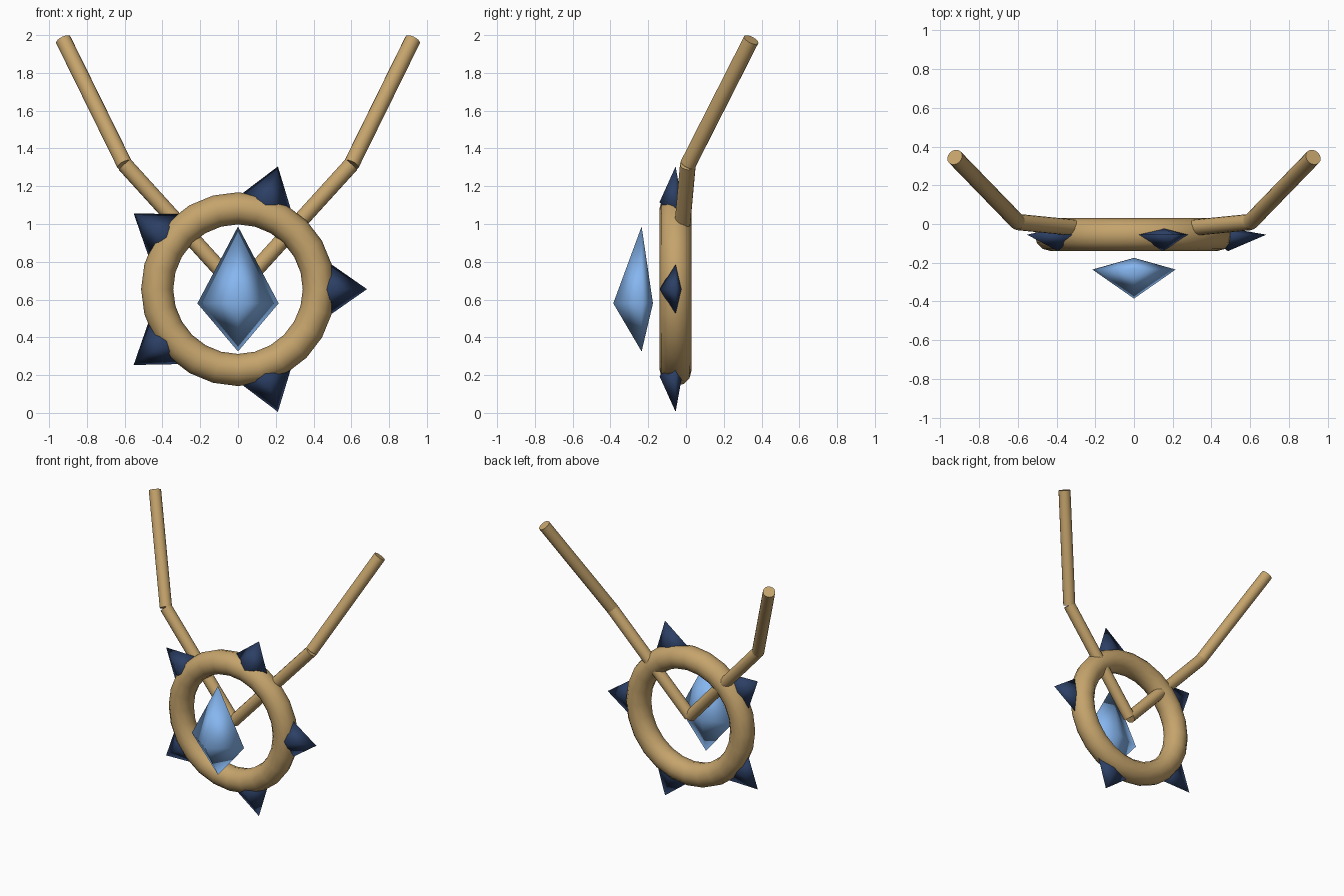
import bpy, bmesh, math
from mathutils import Vector, Matrix

if "Cube" in bpy.data.objects:
    bpy.data.objects.remove(bpy.data.objects["Cube"])

CENTRE = Vector((0, -0.055, 0.655))


def material(name, rgb):
    m = bpy.data.materials.new(name)
    m.diffuse_color = (*rgb, 1)
    m.use_nodes = True
    m.node_tree.nodes["Principled BSDF"].inputs["Base Color"].default_value = m.diffuse_color
    return m


wood = material("wood", (0.56, 0.37, 0.15))
light_blue = material("light_blue", (0.24, 0.47, 0.87))
dark_blue = material("dark_blue", (0.025, 0.05, 0.13))


def finish(obj, name, mat):
    obj.name = name
    obj.data.materials.append(mat)
    return obj


def crystal(name, mat, matrix, tip, tail, half_width, front, back):
    """Lopsided eight-sided crystal pointing along local z, smooth shaded."""
    bm = bmesh.new()
    top, bottom = bm.verts.new((0, 0, tip)), bm.verts.new((0, 0, -tail))
    belt = [bm.verts.new(p) for p in ((half_width, 0, 0), (0, back, 0),
                                      (-half_width, 0, 0), (0, -front, 0))]
    for i in range(4):
        a, b = belt[i], belt[(i + 1) % 4]
        bm.faces.new((a, b, top))
        bm.faces.new((b, a, bottom))
    for f in bm.faces:
        f.smooth = True
    mesh = bpy.data.meshes.new(name)
    bm.to_mesh(mesh)
    bm.free()
    obj = bpy.data.objects.new(name, mesh)
    bpy.context.collection.objects.link(obj)
    obj.matrix_world = matrix
    return finish(obj, name, mat)


def rod(name, a, b, radius):
    a, b = Vector(a), Vector(b)
    bpy.ops.mesh.primitive_cylinder_add(vertices=16, radius=radius, depth=(b - a).length,
                                        location=(a + b) / 2,
                                        rotation=(b - a).to_track_quat('Z', 'Y').to_euler())
    bpy.ops.object.shade_smooth_by_angle(angle=math.radians(40))
    return finish(bpy.context.object, name, wood)


# Ring
bpy.ops.mesh.primitive_torus_add(major_segments=24, minor_segments=12, major_radius=0.428,
                                 minor_radius=0.085, location=CENTRE,
                                 rotation=(math.pi / 2, 0, 0))
bpy.ops.object.shade_smooth()
finish(bpy.context.object, "ring", wood)

# Five spikes around the ring
for i in range(5):
    turn = Matrix.Rotation(math.radians(90 - 72 * i), 4, 'Y')
    crystal(f"spike_{i + 1}", dark_blue,
            Matrix.Translation(CENTRE) @ turn @ Matrix.Translation((0, 0, 0.485)),
            0.198, 0.12, 0.138, 0.085, 0.034)

# Large crystal floating in front
crystal("centre_crystal", light_blue, Matrix.Translation((0, -0.235, 0.58)),
        0.407, 0.255, 0.215, 0.15, 0.06)

# Bent arms, mirrored left and right
for side, s in (("left", -1), ("right", 1)):
    knee = (0.6 * s, 0.01, 1.315)
    rod(f"{side}_lower_arm", (0, -0.05, 0.655), knee, 0.042)
    rod(f"{side}_upper_arm", knee, (0.925 * s, 0.345, 1.975), 0.042)
